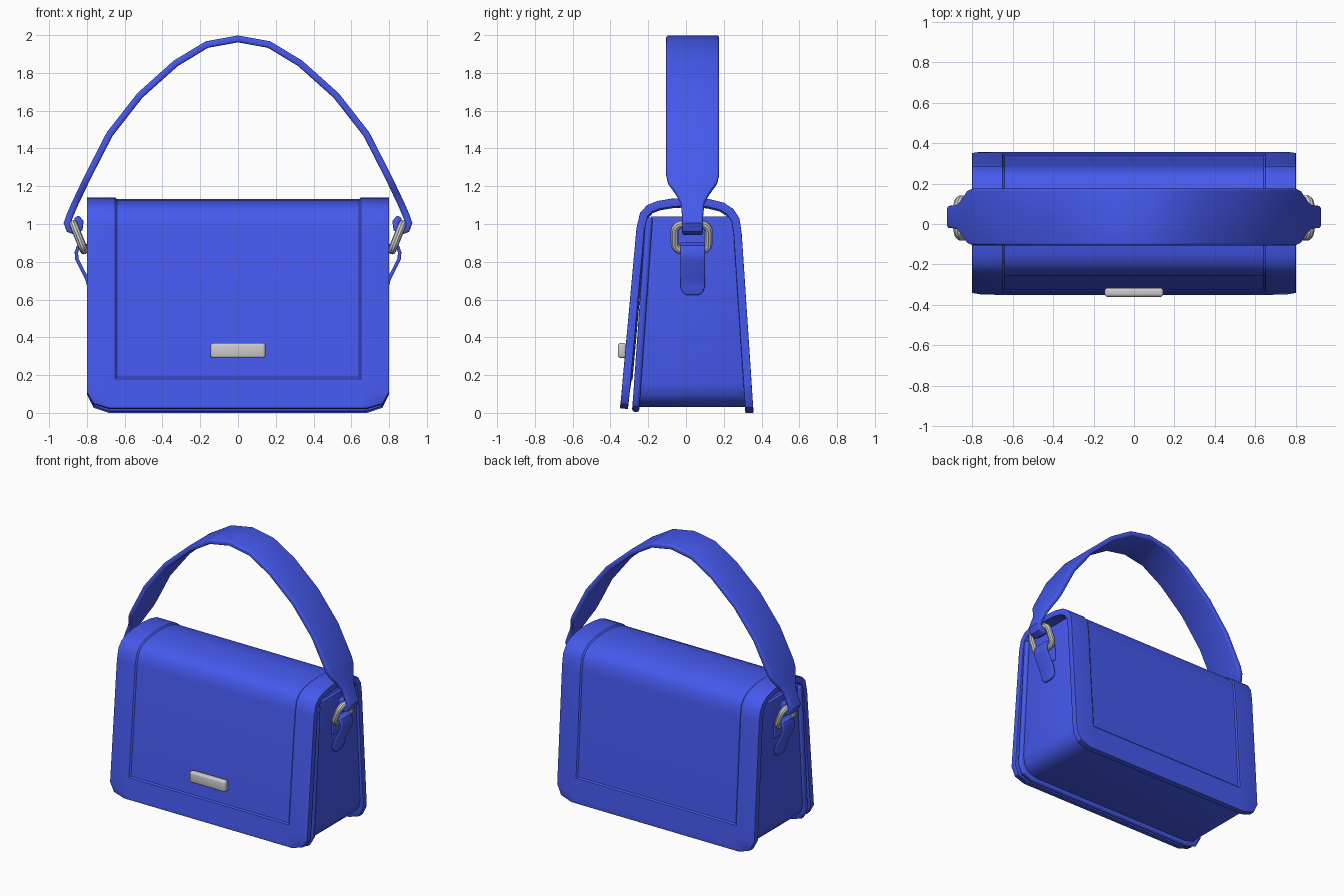
import bpy, bmesh, math
from mathutils import Vector

if "Cube" in bpy.data.objects:
    bpy.data.objects.remove(bpy.data.objects["Cube"])

blue = bpy.data.materials.new("blue_leather")
blue.diffuse_color = (0.06, 0.10, 0.85, 1)
blue.use_nodes = True
blue.node_tree.nodes["Principled BSDF"].inputs["Base Color"].default_value = blue.diffuse_color
YC = 0.035  # handle centre line in y


def finish(ob, mat=None):
    bpy.ops.object.select_all(action='DESELECT')
    ob.select_set(True)
    bpy.context.view_layer.objects.active = ob
    for m in list(ob.modifiers):
        bpy.ops.object.modifier_apply(modifier=m.name)
    bpy.ops.object.shade_smooth_by_angle(angle=math.radians(35))
    if mat:
        ob.data.materials.append(mat)


def sheet(name, rows, thick, offset=0, bevel=0.012, groove=None):
    """Leather sheet from rows of points, thickened and edge-rounded."""
    bm = bmesh.new()
    vs = [[bm.verts.new(p) for p in r] for r in rows]
    faces = {}
    for i in range(len(rows) - 1):
        for j in range(len(rows[0]) - 1):
            faces[i, j] = bm.faces.new((vs[i][j], vs[i + 1][j], vs[i + 1][j + 1], vs[i][j + 1]))
    bm.normal_update()
    if groove:
        picked = [f for (i, j), f in faces.items() if j == 1 and groove[0] <= i < groove[1]]
        bmesh.ops.inset_region(bm, faces=picked, thickness=0.01, depth=-0.008, use_even_offset=True)
    me = bpy.data.meshes.new(name)
    bm.to_mesh(me)
    bm.free()
    ob = bpy.data.objects.new(name, me)
    bpy.context.collection.objects.link(ob)
    s = ob.modifiers.new("thick", 'SOLIDIFY')
    s.thickness, s.offset, s.use_even_offset = thick, offset, True
    b = ob.modifiers.new("round", 'BEVEL')
    b.width, b.segments, b.limit_method, b.angle_limit = bevel, 3, 'ANGLE', math.radians(60)
    finish(ob, blue)
    return ob


def panel_rows(path):
    """Rows across x for (y, z, half width) path points."""
    return [[(x, y, z) for x in (-w, -0.65, 0.65, w)] for y, z, w in path]


# Back, top and front flap in one wrapped sheet with a stitched border
W = 0.8
wrap = [(0.357, 0.0, 0.68), (0.356, 0.03, 0.765), (0.351, 0.10, W), (0.346, 0.18, W),
        (0.295, 0.95, W), (0.283, 1.03, W), (0.25, 1.08, W), (0.20, 1.113, W), (0.12, 1.133, W),
        (0.03, 1.14, W), (-0.07, 1.135, W), (-0.15, 1.122, W), (-0.205, 1.10, W),
        (-0.243, 1.06, W), (-0.262, 0.98, W), (-0.335, 0.18, W), (-0.341, 0.11, W),
        (-0.347, 0.05, 0.765), (-0.35, 0.025, 0.68)]
sheet("back_and_flap", panel_rows(wrap), 0.043, -1, 0.018, (3, 15))

# Front body panel beneath the flap
front = [(-0.267, 0.005, 0.68), (-0.265, 0.035, 0.765), (-0.26, 0.10, W), (-0.195, 1.035, W)]
sheet("front_body_panel", panel_rows(front), 0.038, 0, 0.015)

# Gusset: sides and bottom in one U-shaped strip
half = [(0.765, 1.04), (0.765, 0.6), (0.765, 0.16), (0.752, 0.10), (0.715, 0.06), (0.65, 0.045)]
u = half + [(-x, z) for x, z in reversed(half)]
sheet("gusset", [[(x, -0.262 + 0.074 * z, z), (x, 0.333 - 0.064 * z, z)] for x, z in u], 0.028, 0, 0.004)


def strap_rows(path):
    """Rows across y for (x, z, half width) path points."""
    return [[(x, YC - w, z), (x, YC + w, z)] for x, z, w in path]


# Carrying handle, narrowing to loops around the rings
arch = [(0, 1.98, 0.14), (0.165, 1.95, 0.14), (0.33, 1.85, 0.14), (0.52, 1.68, 0.14),
        (0.68, 1.475, 0.14), (0.79, 1.26, 0.14), (0.812, 1.215, 0.13), (0.838, 1.16, 0.09),
        (0.862, 1.11, 0.062), (0.89, 1.045, 0.056)]
loop = [(0.904, 1.005, 0.055), (0.892, 0.973, 0.055), (0.865, 0.962, 0.055),
        (0.840, 0.978, 0.055), (0.836, 1.01, 0.055), (0.858, 1.037, 0.055)]
h = arch + loop
sheet("handle", strap_rows([(-x, z, w) for x, z, w in reversed(h[1:])] + h), 0.036, 0, 0.012)

# Side tabs and metal rings
tab = [(0.785, 0.625, 0.035), (0.787, 0.64, 0.055), (0.79, 0.67, 0.065), (0.80, 0.71, 0.065),
       (0.853, 0.815, 0.065), (0.856, 0.85, 0.065), (0.845, 0.88, 0.065), (0.818, 0.892, 0.065),
       (0.792, 0.878, 0.065), (0.783, 0.84, 0.065), (0.782, 0.76, 0.065)]
for side, s in (("left", -1), ("right", 1)):
    sheet(side + "_tab", strap_rows([(s * x, z, w) for x, z, w in tab]), 0.018, 0, 0.006)
    cu = bpy.data.curves.new(side + "_ring", 'CURVE')
    cu.dimensions = '3D'
    cu.bevel_depth, cu.bevel_resolution = 0.022, 3
    mid, up = Vector((s * 0.843, YC - 0.005, 0.93)), Vector((s * 0.37, 0, 0.93))
    pts = []
    for k, (a, b) in enumerate(((1, 1), (-1, 1), (-1, -1), (1, -1))):
        for t in range(5):
            ang = math.radians(90 * k + 22.5 * t)
            pts.append(mid + Vector((0, a * 0.05 + 0.04 * math.cos(ang), 0))
                       + up * (b * 0.034 + 0.04 * math.sin(ang)))
    sp = cu.splines.new('POLY')
    sp.points.add(len(pts) - 1)
    for q, p in zip(sp.points, pts):
        q.co = (*p, 1)
    sp.use_cyclic_u = True
    ring = bpy.data.objects.new(side + "_ring", cu)
    bpy.context.collection.objects.link(ring)
    bpy.ops.object.select_all(action='DESELECT')
    ring.select_set(True)
    bpy.context.view_layer.objects.active = ring
    bpy.ops.object.convert(target='MESH')
    finish(bpy.context.object)

# Metal clasp bar on the flap
bpy.ops.mesh.primitive_cube_add(size=1, location=(0, -0.338, 0.33))
clasp = bpy.context.object
clasp.name = "clasp"
clasp.scale = (0.29, 0.044, 0.08)
bpy.ops.object.transform_apply(location=False, rotation=False, scale=True)
bv = clasp.modifiers.new("round", 'BEVEL')
bv.width, bv.segments = 0.014, 3
finish(clasp)
